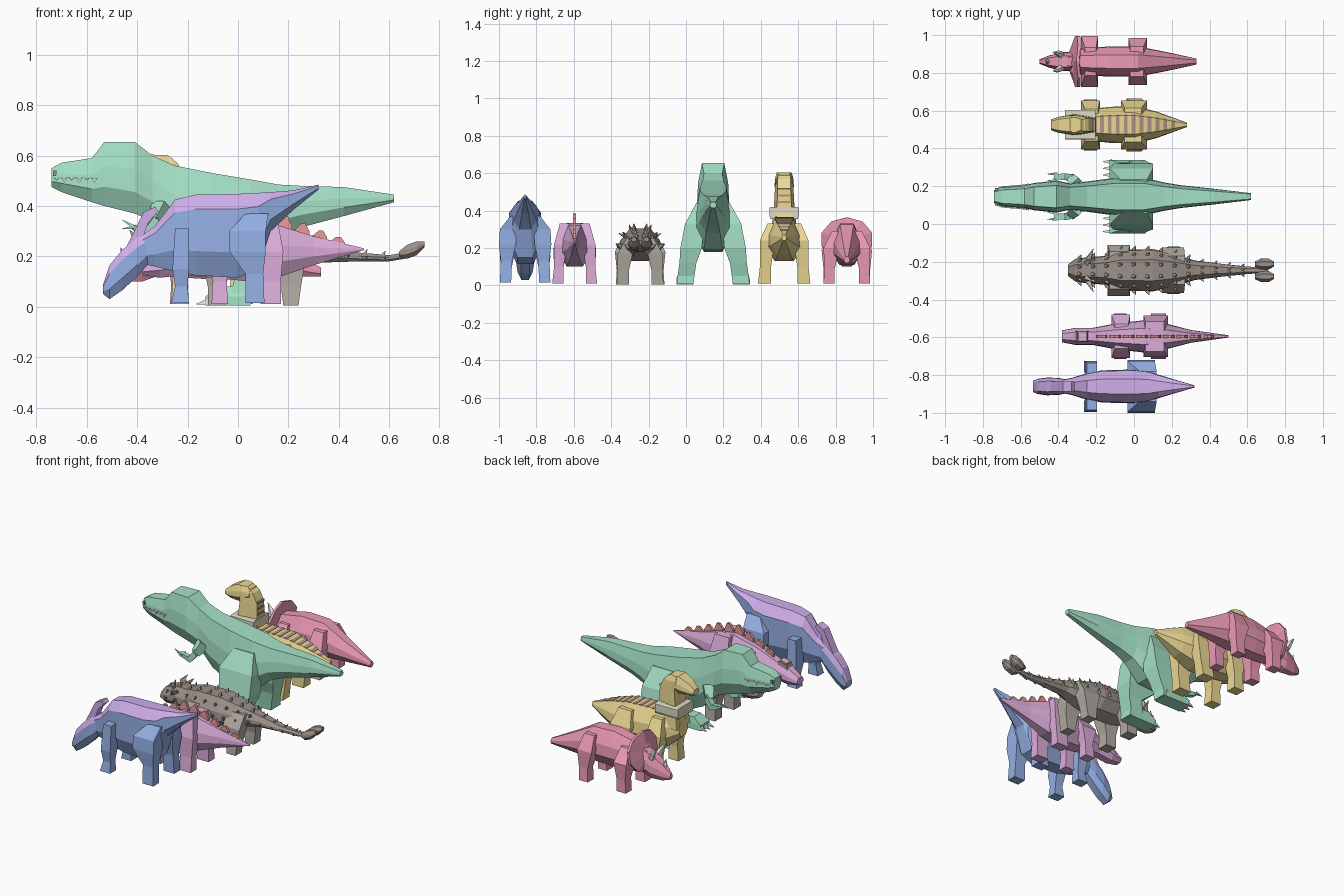
import bpy, bmesh, math
from mathutils import Vector

GREEN, BLUE, VIOLET = (.38, .76, .57), (.30, .43, .78), (.62, .42, .82)
PINK, RED, YELLOW = (.72, .42, .70), (.85, .33, .47), (.85, .70, .30)
BROWN, DARK, RUST = (.45, .41, .37), (.33, .28, .25), (.82, .33, .30)
STRIPE, SAGE, BONE = (.45, .30, .24), (.72, .72, .55), (.88, .88, .82)


def material(c):
    name = "colour_%d_%d_%d" % tuple(int(v * 100) for v in c)
    m = bpy.data.materials.get(name) or bpy.data.materials.new(name)
    m.diffuse_color = (*c, 1)
    return m


def make(name, lofts, colour, back=None, back_strips=()):
    """One flat-shaded object from lofts; each loft is a list of equal-length rings."""
    bm = bmesh.new()
    for rings in lofts:
        vs = [[bm.verts.new(p) for p in r] for r in rings]
        n = len(vs[0])
        for a, b in zip(vs, vs[1:]):
            for i in range(n):
                f = bm.faces.new((a[i], a[(i + 1) % n], b[(i + 1) % n], b[i]))
                f.material_index = int(i in back_strips)
        bm.faces.new(vs[0][::-1])
        bm.faces.new(vs[-1])
    bmesh.ops.recalc_face_normals(bm, faces=bm.faces)
    me = bpy.data.meshes.new(name)
    bm.to_mesh(me)
    bm.free()
    for c in [colour] + ([back] if back else []):
        me.materials.append(material(c))
    ob = bpy.data.objects.new(name, me)
    bpy.context.collection.objects.link(ob)


def body(y, stations, top=.45, sh=.62):
    """Octagonal slices along x: (x, z bottom, z top, half width)."""
    prof = [(-top, 1), (top, 1), (.95, sh), (1, .3), (.5, 0), (-.5, 0), (-1, .3), (-.95, sh)]
    return [[(x, y + a * w, zb + u * (zt - zb)) for a, u in prof] for x, zb, zt, w in stations]


def at(stations, x):
    for a, b in zip(stations, stations[1:]):
        if a[0] <= x <= b[0]:
            t = (x - a[0]) / (b[0] - a[0])
            return [p + (q - p) * t for p, q in zip(a, b)]


def legs(y, sections):
    """Mirrored box legs from slices: (z, x0, x1, inner offset, outer offset)."""
    return [[[(x0, y + s * i, z), (x1, y + s * i, z), (x1, y + s * o, z), (x0, y + s * o, z)]
             for z, x0, x1, i, o in sections] for s in (-1, 1)]


def limb(points, radii, sides=4):
    """Tapered tube through points."""
    pts = [Vector(p) for p in points]
    q = (pts[-1] - pts[0]).to_track_quat('Z', 'Y')
    return [[p + q @ Vector((r * math.cos(t), r * math.sin(t), 0))
             for t in [math.tau * (k + .5) / sides for k in range(sides)]] for p, r in zip(pts, radii)]


def both(y, points, radii, sides=4):
    return [limb([(x, y + s * o, z) for x, o, z in points], radii, sides) for s in (-1, 1)]


def slab(pts, y, h):
    return [[(x, yy, z) for x, z in pts] for yy in (y - h, y + h)]


UPPER = (0, 1, 7)

# Big green two-legged hunter
y = .145
g = [(-.74, .475, .55, .035), (-.70, .455, .572, .05), (-.58, .415, .59, .06), (-.53, .40, .655, .072),
     (-.41, .37, .655, .085), (-.34, .34, .60, .07), (-.25, .25, .56, .08), (-.1, .18, .53, .1),
     (.05, .19, .505, .1), (.16, .28, .485, .075), (.25, .315, .48, .06), (.42, .36, .475, .042),
     (.62, .415, .445, .018)]
make("hunter_body", [body(y, g, .7)], GREEN)
make("hunter_legs", legs(y, [(.44, -.07, .07, .05, .09), (.33, -.13, .1, .05, .15), (.2, -.11, .1, .06, .175),
                             (.12, -.01, .08, .09, .18), (.05, -.03, .06, .1, .19), (.01, -.03, .06, .105, .195)]), GREEN)
make("hunter_feet", legs(y, [(.08, -.08, .03, .11, .18), (.04, -.13, .04, .105, .195), (.005, -.13, .05, .105, .195)]), GREEN)
make("hunter_toe_claws", [r for o in (.115, .15, .185) for r in
                          both(y, [(-.12, o, .02), (-.165, o, .01)], (.016, .002))], BONE)
make("hunter_arms", both(y, [(-.30, .06, .40), (-.33, .095, .34)], (.045, .03))
     + both(y, [(-.32, .095, .35), (-.36, .105, .30), (-.42, .105, .315)], (.03, .025, .018)), GREEN)
make("hunter_hand_claws", [r for d in (-.02, .015) for r in
                           both(y, [(-.41, .105 + d, .315), (-.46, .105 + d, .33 + d)], (.011, .001))], GREEN)
teeth = []
for s in (-1, 1):
    for i in range(6):
        x = -.735 + .03 * i
        w = [y + s * (at(g, v)[3] + .002) for v in (x, x + .015, x + .03)]
        teeth.append([[(x, w[0] + d, .515), (x + .015, w[1] + d, .50 - .008 * (i % 2)), (x + .03, w[2] + d, .515),
                       (x + .015, w[1] + d, .507)] for d in (-.006, .002)])
make("hunter_teeth", teeth, BONE)
make("hunter_nostrils", legs(y, [(.54, -.735, -.72, .02, .046), (.52, -.735, -.72, .02, .046)]), DARK)

# Yellow long-necked dinosaur with collar and stripes
y = .525
b = [(-.35, .22, .33, .045), (-.27, .15, .36, .08), (-.13, .13, .365, .095), (0, .13, .36, .1),
     (.12, .165, .33, .07), (.28, .24, .27, .012)]
make("longneck_body", [body(y, b, .5)], YELLOW)
make("longneck_neck", [[[(x0, y - w, z), (x0 + .02, y - w, z), (x1, y - w * .7, z), (x1, y + w * .7, z),
                         (x0 + .02, y + w, z), (x0, y + w, z)] for z, x0, x1, w in
                        [(.28, -.35, -.19, .07), (.42, -.33, -.21, .055), (.51, -.32, -.21, .05),
                         (.57, -.33, -.24, .05), (.603, -.33, -.28, .04)]]], YELLOW)
make("longneck_head", [body(y, [(-.44, .505, .54, .028), (-.40, .495, .575, .042), (-.34, .495, .605, .052),
                                (-.26, .53, .59, .045)], .7)], YELLOW)
make("longneck_collar", [[[(-.365, y - w, z), (-.205, y - w, z), (-.205, y + w, z), (-.365, y + w, z)]
                          for z, w in ((.355, .072), (.37, .078), (.415, .078), (.42, .07))]], SAGE)
stripes = []
for i in range(10):
    x = -.18 + .042 * i
    ends = [at(b, v) for v in (x, x + .02)]
    stripes.append([[(e[0], y + a * e[3], e[2] + d) for a, d in
                     ((-.55, -.02), (-.52, .002), (.52, .002), (.55, -.02))] for e in ends])
make("longneck_stripes", stripes, STRIPE)
make("neck_stripes", [[[(x, y - .032, z), (x, y + .032, z), (x, y + .032, z + .012), (x, y - .032, z + .012)]
                       for x in (-.24, -.205)] for z in (.44, .475, .51)], STRIPE)
make("longneck_front_legs", legs(y, [(.33, -.26, -.19, .05, .085), (.24, -.28, -.18, .05, .13),
                                     (.1, -.26, -.2, .07, .13), (.01, -.265, -.195, .07, .135)]), YELLOW)
make("longneck_hind_legs", legs(y, [(.33, -.05, .04, .05, .09), (.24, -.07, .07, .05, .13),
                                    (.1, -.03, .05, .07, .13), (.01, -.04, .04, .07, .14)]), YELLOW)

# Red horned dinosaur with frill
y = .86
make("horned_body", [body(y, [(-.36, .15, .25, .045), (-.28, .12, .30, .07), (-.13, .11, .33, .08),
                              (.02, .115, .325, .08), (.15, .12, .25, .055), (.33, .12, .155, .016)])], RED)
make("horned_head", [body(y, [(-.5, .115, .15, .012), (-.45, .10, .20, .032), (-.38, .10, .245, .05),
                              (-.30, .13, .27, .05)], .6)], RED)
frill = [(math.cos(t), math.sin(t)) for t in [math.tau * (k + .5) / 10 for k in range(10)]]
make("horned_frill", [[[(x + .02 * abs(c) + .02 * s, y + .142 * k * c, .245 + .12 * k * s) for c, s in frill]
                       for x, k in ((-.345, .4), (-.325, 1), (-.31, 1), (-.31, .4))]], RED)
make("horned_horns", both(y, [(-.385, .035, .23), (-.405, .045, .27), (-.43, .05, .305)], (.02, .014, .001), 5)
     + [limb([(-.455, y, .19), (-.465, y, .235)], (.015, .001), 5)], BONE)
make("horned_front_legs", legs(y, [(.27, -.26, -.20, .04, .075), (.19, -.28, -.19, .04, .135),
                                   (.09, -.265, -.205, .065, .125), (.01, -.27, -.205, .065, .125)]), RED)
make("horned_hind_legs", legs(y, [(.29, -.02, .05, .04, .08), (.2, -.03, .07, .04, .125),
                                  (.09, 0, .06, .065, .12), (.01, -.005, .055, .065, .125)]), RED)

# Brown armoured dinosaur with tail club
y = -.245
a = [(-.35, .17, .215, .03), (-.31, .16, .26, .06), (-.23, .165, .285, .072), (-.16, .155, .285, .075),
     (-.07, .14, .305, .108), (.1, .13, .305, .112), (.21, .15, .28, .088), (.32, .175, .25, .052),
     (.48, .18, .215, .032), (.6, .18, .205, .02), (.66, .19, .215, .016), (.71, .22, .24, .016)]
make("armoured_body", [body(y, a, .5, .6)], BROWN, DARK, (0, 1, 2, 6, 7))
make("armoured_tail_club", [body(y + o, [(.64, .20, .22, .014), (.67, .19, .245, .028), (.71, .205, .26, .03),
                                         (.74, .235, .26, .014)]) for o in (-.033, .033)], DARK)
spikes = []
for i in range(13):
    x = -.29 + .072 * i
    e = at(a, x)
    for frac, up in ((.3, 1), (.72, .78), (1, .45)):
        if frac == .72 and i > 8:
            continue
        r = .014 if i < 9 else .009
        z = e[1] + up * (e[2] - e[1]) - .004
        o = frac * e[3] * .98
        spikes += both(y, [(x, o, z), (x + .012, o + (frac - .2) * r * 2, z + r * (2.6 - 1.5 * frac))], (r, .001))
make("armoured_spikes", spikes, BROWN)
make("armoured_cheek_horns", both(y, [(-.24, .06, .25), (-.215, .115, .28)], (.02, .001))
     + both(y, [(-.25, .04, .28), (-.22, .06, .325)], (.018, .001)), BROWN)
make("armoured_front_legs", legs(y, [(.25, -.13, -.03, .04, .10), (.18, -.14, -.02, .05, .135),
                                     (.08, -.12, -.05, .06, .125), (.005, -.12, -.05, .06, .13)]), BROWN)
make("armoured_hind_legs", legs(y, [(.25, .15, .27, .03, .075), (.17, .15, .265, .04, .12),
                                    (.08, .17, .25, .06, .12), (.005, .18, .24, .06, .125)]), BROWN)

# Pink plated dinosaur
y = -.595
p = [(-.38, .125, .17, .032), (-.31, .115, .215, .045), (-.22, .125, .24, .045), (-.1, .115, .295, .068),
     (.05, .10, .335, .085), (.17, .12, .32, .068), (.3, .165, .28, .034), (.5, .225, .232, .006)]
make("plated_body", [body(y, p, .5)], PINK)
plates = []
for i in range(9):
    x = -.17 + .07 * i
    z = at(p, x)[2] - .02
    h = .075 - .008 * abs(i - 3.5)
    plates.append(slab([(x - .03, z), (x - .024, z + h * .55), (x, z + h), (x + .018, z + h),
                        (x + .034, z + h * .4), (x + .034, z)], y, .008))
make("plated_back_plates", plates, RUST)
make("plated_head_crest", [slab([(-.31, .205), (-.30, .235), (-.25, .25), (-.24, .225)], y, .028)], STRIPE)
make("plated_head_cap", [slab([(-.305, .21), (-.295, .24), (-.255, .252), (-.245, .22)], y, .018)], PINK)
make("plated_front_legs", legs(y, [(.27, -.10, -.03, .03, .065), (.2, -.12, -.02, .04, .115),
                                   (.1, -.10, -.045, .06, .11), (.01, -.105, -.04, .06, .12)]), PINK)
make("plated_hind_legs", legs(y, [(.33, .06, .16, .03, .08), (.22, .05, .18, .04, .11),
                                  (.1, .09, .17, .06, .11), (.01, .09, .17, .06, .12)]), PINK)

# Blue crested dinosaur with violet back
y = -.86
make("crested_body", [body(y, [(-.38, .17, .285, .035), (-.33, .16, .32, .045), (-.25, .14, .425, .07),
                               (-.17, .125, .445, .085), (0, .115, .448, .09), (.08, .15, .452, .08),
                               (.13, .30, .455, .062), (.22, .385, .462, .035), (.32, .465, .485, .006)],
                           .45, .82)], BLUE, VIOLET, UPPER)
make("crested_head", [body(y, [(-.535, .05, .09, .03), (-.51, .03, .165, .04), (-.46, .065, .225, .047),
                               (-.40, .12, .275, .045), (-.355, .17, .295, .036)], .6, .75)], BLUE, VIOLET, UPPER)
make("crested_crest", [slab([(-.445, .235), (-.375, .375), (-.33, .397), (-.315, .38), (-.355, .335), (-.385, .255)],
                            y, .026)], VIOLET)
make("crested_front_legs", legs(y, [(.31, -.25, -.195, .05, .125), (.15, -.26, -.195, .06, .135),
                                    (.08, -.25, -.20, .075, .125), (.015, -.265, -.195, .075, .135)]), BLUE)
make("crested_hind_legs", legs(y, [(.37, .03, .12, .04, .08), (.30, -.035, .11, .05, .135), (.22, -.035, .11, .05, .14),
                                   (.13, .03, .10, .07, .13), (.015, .03, .105, .075, .135)]), BLUE)
